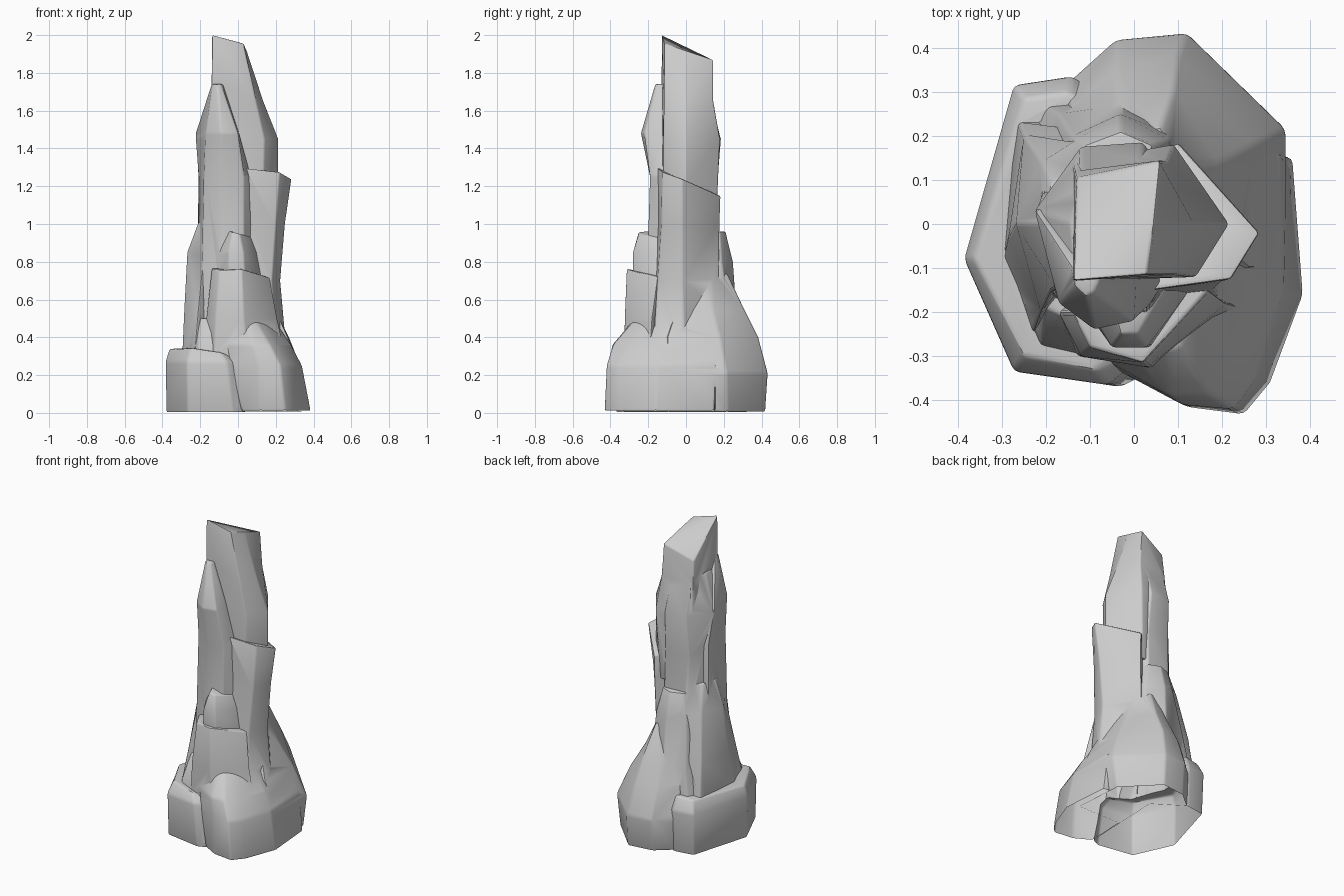
import bpy, bmesh

parts = []


def rock(name, *sections, bevel=0.008):
    """Loft a boulder. Section = (z, tilt_x, tilt_y, outline counter-clockwise from above);
    an outline point may carry a third value, an extra height offset."""
    bm = bmesh.new()
    rings = [[bm.verts.new((p[0], p[1], z + tx * p[0] + ty * p[1] + sum(p[2:]))) for p in pts]
             for z, tx, ty, pts in sections]
    n = len(rings[0])
    bm.faces.new(rings[0][::-1])
    bm.faces.new(rings[-1])
    for a, b in zip(rings, rings[1:]):
        for i in range(n):
            j = (i + 1) % n
            bm.faces.new((a[i], a[j], b[j], b[i]))
    bmesh.ops.recalc_face_normals(bm, faces=bm.faces[:])
    mesh = bpy.data.meshes.new(name)
    bm.to_mesh(mesh)
    bm.free()
    ob = bpy.data.objects.new(name, mesh)
    bpy.context.collection.objects.link(ob)
    # worn edges
    mod = ob.modifiers.new("worn_edges", 'BEVEL')
    mod.width, mod.segments = bevel, 2
    mod.limit_method, mod.angle_limit = 'ANGLE', 0.35
    bpy.context.view_layer.objects.active = ob
    bpy.ops.object.modifier_apply(modifier=mod.name)
    parts.append(ob)


# Crown: tallest shard, top slanted down to the back left
rock("rock_spire",
     (1.00, 0, 0, [(-.14, -.13), (.13, -.12), (.215, 0), (.07, .16), (-.13, .14)]),
     (1.45, 0, 0, [(-.14, -.13), (.14, -.12), (.215, 0), (.09, .18), (-.14, .14)]),
     (1.65, 0, 0, [(-.14, -.13), (.095, -.115), (.135, 0), (.075, .145), (-.135, .12)]),
     (1.93, -.25, -.3, [(-.138, -.128), (.03, -.115), (.045, 0), (.06, .145), (-.13, .105, -.14)]))

# Front spike leaning on the crown
rock("front_spike",
     (.30, 0, 0, [(-.22, .08), (-.2, -.16), (-.09, -.22), (.03, -.22), (.1, -.14), (0, .1)]),
     (1.25, 0, 0, [(-.21, .07), (-.18, -.15), (-.09, -.19), (.03, -.19), (.07, -.13), (0, .1)]),
     (1.48, 0, 0, [(-.225, .03), (-.17, -.18), (-.09, -.24), (0, -.22), (.005, -.13), (0, .05)]),
     (1.74, 0, 0, [(-.14, -.1), (-.135, -.14), (-.11, -.165), (-.09, -.155), (-.08, -.13), (-.1, -.1)]))

# Core column at the back left
rock("core_column",
     (.30, 0, 0, [(-.23, .02), (-.18, -.14), (0, -.1), (.1, .1), (.04, .19), (-.13, .18)]),
     (1.20, 0, 0, [(-.205, .03), (-.175, -.14), (0, -.1), (.08, .1), (.03, .165), (-.13, .155)]),
     (1.45, 0, 0, [(-.225, .03), (-.175, -.14), (0, -.1), (.08, .1), (.02, .185), (-.12, .175)]),
     (1.68, 0, 0, [(-.145, .0), (-.135, -.13), (0, -.1), (.05, .08), (.01, .125), (-.12, .115)]))

# Right slab with a sloping flat top
rock("right_slab",
     (.20, 0, 0, [(0, -.2), (.2, -.18), (.27, -.02), (.1, .22), (-.05, .1)]),
     (.70, 0, 0, [(.02, -.17), (.18, -.15), (.225, -.02), (.09, .175), (0, .1)]),
     (1.00, 0, 0, [(.03, -.15), (.2, -.13), (.25, -.02), (.1, .18), (0, .1)]),
     (1.23, 0, -.45, [(.04, -.15), (.22, -.125, -.01), (.285, -.02), (.1, .185), (0, .1)]))

# Two stacked lumps on the front
rock("front_upper_lump",
     (.50, 0, 0, [(-.15, -.18), (-.05, -.28), (.05, -.28), (.17, -.15), (0, -.08)]),
     (.85, 0, 0, [(-.11, -.18), (-.05, -.28), (.03, -.28), (.1, -.15), (0, -.08)]),
     (.95, -.3, 0, [(-.05, -.18), (-.03, -.25), (.01, -.25), (.07, -.15), (0, -.1)]))
rock("front_lower_lump",
     (.20, 0, 0, [(-.2, -.2), (-.13, -.3), (.06, -.33), (.28, -.2), (0, -.08)]),
     (.50, 0, 0, [(-.17, -.2), (-.12, -.3), (.03, -.325), (.21, -.18), (0, -.08)]),
     (.77, -.33, 0, [(-.14, -.2, -.05), (-.1, -.28, -.05), (.02, -.315), (.17, -.15), (0, -.08)]))

# Left and back slabs around the foot of the column
rock("left_slab",
     (.20, 0, 0, [(-.3, -.1), (-.24, -.28), (-.05, -.1), (-.1, .25), (-.27, .25)]),
     (.55, 0, 0, [(-.285, -.03), (-.21, -.2), (-.05, 0), (-.1, .24), (-.25, .2)]),
     (.85, 0, 0, [(-.27, 0), (-.18, -.14), (-.05, 0), (-.1, .21), (-.21, .14)]),
     (1.01, 0, 0, [(-.21, 0), (-.18, -.06), (-.05, 0), (-.12, .15), (-.19, .09)]))
rock("back_slab",
     (.20, 0, 0, [(-.265, .15), (.1, .1), (.12, .28), (-.03, .3), (-.22, .28)]),
     (.50, 0, 0, [(-.23, .15), (.1, .1), (.1, .22), (-.03, .27), (-.17, .25)]),
     (.80, 0, 0, [(-.18, .1), (.1, .1), (.08, .19), (-.03, .25), (-.14, .2)]),
     (.96, 0, 0, [(-.14, .1), (.06, .1), (.04, .18), (-.03, .21), (-.11, .18)]))

# Small splinter against the front left
rock("front_left_splinter",
     (.20, 0, 0, [(-.26, -.2), (-.22, -.3), (-.02, -.32), (.02, -.15), (-.15, -.1)]),
     (.36, 0, 0, [(-.25, -.18), (-.21, -.27), (-.05, -.3), (0, -.15), (-.15, -.1)]),
     (.50, 0, 0, [(-.24, -.12), (-.2, -.19), (-.08, -.25), (-.03, -.15), (-.15, -.1)]))

# Three broad base boulders
rock("left_base",
     (0, 0, 0, [(-.38, -.08), (-.268, -.33), (-.03, -.37), (.03, -.34), (.05, .2), (-.14, .325), (-.268, .305)]),
     (.27, 0, 0, [(-.385, -.08), (-.272, -.335), (-.06, -.365), (-.02, -.33), (.05, .2), (-.14, .335), (-.272, .315)]),
     (.36, .06, 0, [(-.365, -.08), (-.25, -.3), (-.09, -.33, -.03), (-.04, -.3, -.06), (.02, .2), (-.15, .3), (-.25, .285)]),
     bevel=.012)
rock("right_base",
     (.01, 0, 0, [(.02, -.36), (.12, -.415), (.25, -.432), (.31, -.36), (.385, -.16), (.36, .15), (0, .2)]),
     (.25, 0, 0, [(-.04, -.33), (.11, -.41), (.225, -.42), (.275, -.35), (.338, -.15), (.335, .16), (0, .2)]),
     (.36, 0, 0, [(-.06, -.31), (.08, -.39), (.17, -.385), (.22, -.3), (.28, -.13), (.27, .15), (0, .2)]),
     (.48, 0, 0, [(-.03, -.27), (.05, -.29), (.1, -.28), (.14, -.22), (.2, -.1), (.2, .1), (0, .15)]),
     bevel=.012)
rock("back_base",
     (.005, 0, 0, [(0, -.1), (.34, -.1), (.315, .22), (.12, .42), (-.04, .4), (-.16, .3)]),
     (.21, 0, 0, [(0, -.1), (.345, -.1), (.345, .215), (.12, .433), (-.04, .418), (-.16, .31)]),
     (.40, 0, 0, [(0, -.1), (.265, -.1), (.27, .18), (.1, .385), (-.04, .35), (-.15, .26)]),
     (.55, 0, 0, [(0, -.05), (.2, -.05), (.19, .14), (.09, .31), (-.02, .28), (-.11, .22)]),
     (.74, 0, 0, [(0, 0), (.11, 0, -.04), (.11, .13, -.02), (.06, .22), (.02, .21), (-.04, .18)]),
     bevel=.012)

# Fuse the boulders into one skin
spire, others = parts[0], parts[1:]
bpy.context.view_layer.objects.active = spire
for ob in others:
    mod = spire.modifiers.new("fuse", 'BOOLEAN')
    mod.operation, mod.solver, mod.object = 'UNION', 'EXACT', ob
    bpy.ops.object.modifier_apply(modifier=mod.name)
    bpy.data.objects.remove(ob)

# Open the underside
bm = bmesh.new()
bm.from_mesh(spire.data)
under = [f for f in bm.faces if f.normal.z < -.7 and f.calc_center_median().z < .04]
bmesh.ops.delete(bm, geom=under, context='FACES')
bm.to_mesh(spire.data)
bm.free()
bpy.ops.object.select_all(action='DESELECT')
spire.select_set(True)
bpy.ops.object.shade_smooth_by_angle(angle=0.6)
